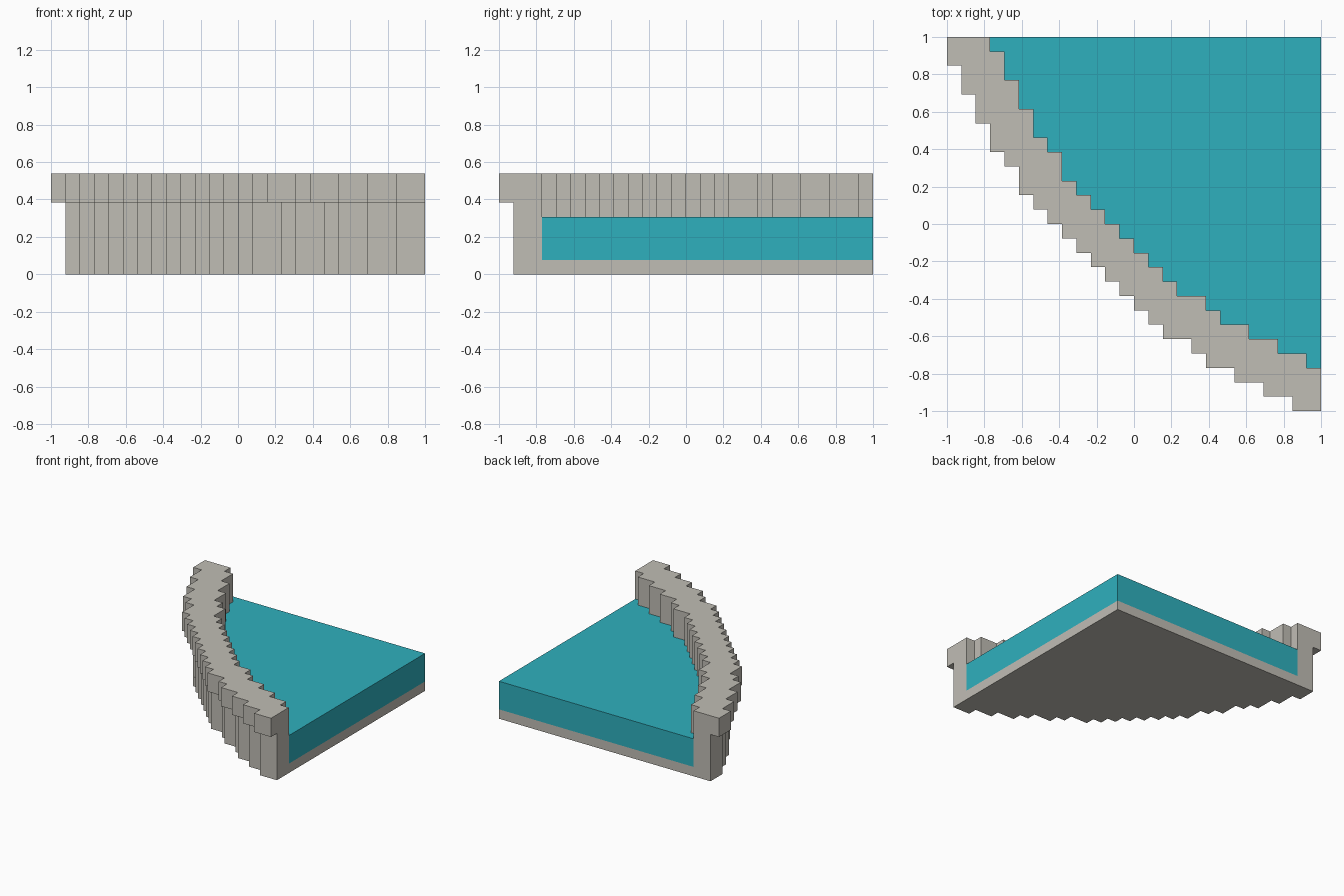
import bpy, bmesh

cube = bpy.data.objects.get("Cube")
if cube:
    bpy.data.objects.remove(cube, do_unlink=True)

N = 26          # grid cells along each side
U = 2.0 / N     # size of one cell


def material(name, rgb):
    mat = bpy.data.materials.new(name)
    mat.use_nodes = True
    mat.diffuse_color = (*rgb, 1)
    bsdf = mat.node_tree.nodes["Principled BSDF"]
    bsdf.inputs["Base Color"].default_value = (*rgb, 1)
    bsdf.inputs["Roughness"].default_value = 0.8
    return mat


def staircase(steps):
    """Stepped arc from the back edge to the left edge, symmetric in x and y."""
    path, y = [], N
    for x, y_next in zip(steps, reversed(steps)):
        path += [(x, y), (x, y_next)]
        y = y_next
    return path + [(N, y)]


def prism(name, outline, z0, z1, mat):
    """Extrude a closed outline, given in cells, from z0 to z1."""
    bm = bmesh.new()
    face = bm.faces.new([bm.verts.new((x * U - 1, y * U - 1, z0 * U)) for x, y in outline])
    top = bmesh.ops.extrude_face_region(bm, geom=[face], use_keep_orig=True)["geom"]
    bmesh.ops.translate(bm, vec=(0, 0, (z1 - z0) * U),
                        verts=[v for v in top if isinstance(v, bmesh.types.BMVert)])
    bmesh.ops.recalc_face_normals(bm, faces=bm.faces)
    mesh = bpy.data.meshes.new(name)
    bm.to_mesh(mesh)
    bm.free()
    mesh.materials.append(mat)
    obj = bpy.data.objects.new(name, mesh)
    bpy.context.collection.objects.link(obj)
    return obj


stone = material("pale stone", (0.53, 0.51, 0.46))
water = material("turquoise water", (0.028, 0.434, 0.515))

# Stepped arcs: rim outside, wall outside, shared inside
rim_arc = staircase([*range(0, 16), 17, 18, 20, 22, 24])
wall_arc = staircase([*range(1, 15), 16, 17, 19, 20, 22, 24])
inner_arc = staircase([*range(3, 17), 18, 19, 21, 23, 25])
corner = [(N, N)]

# Pool floor, curved wall, overhanging rim and the water inside
prism("pool_floor", wall_arc + corner, 0, 1, stone)
prism("pool_wall", wall_arc + inner_arc[::-1], 1, 5, stone)
prism("pool_rim", rim_arc + inner_arc[::-1], 5, 7, stone)
prism("pool_water", inner_arc + corner, 1, 4, water)
